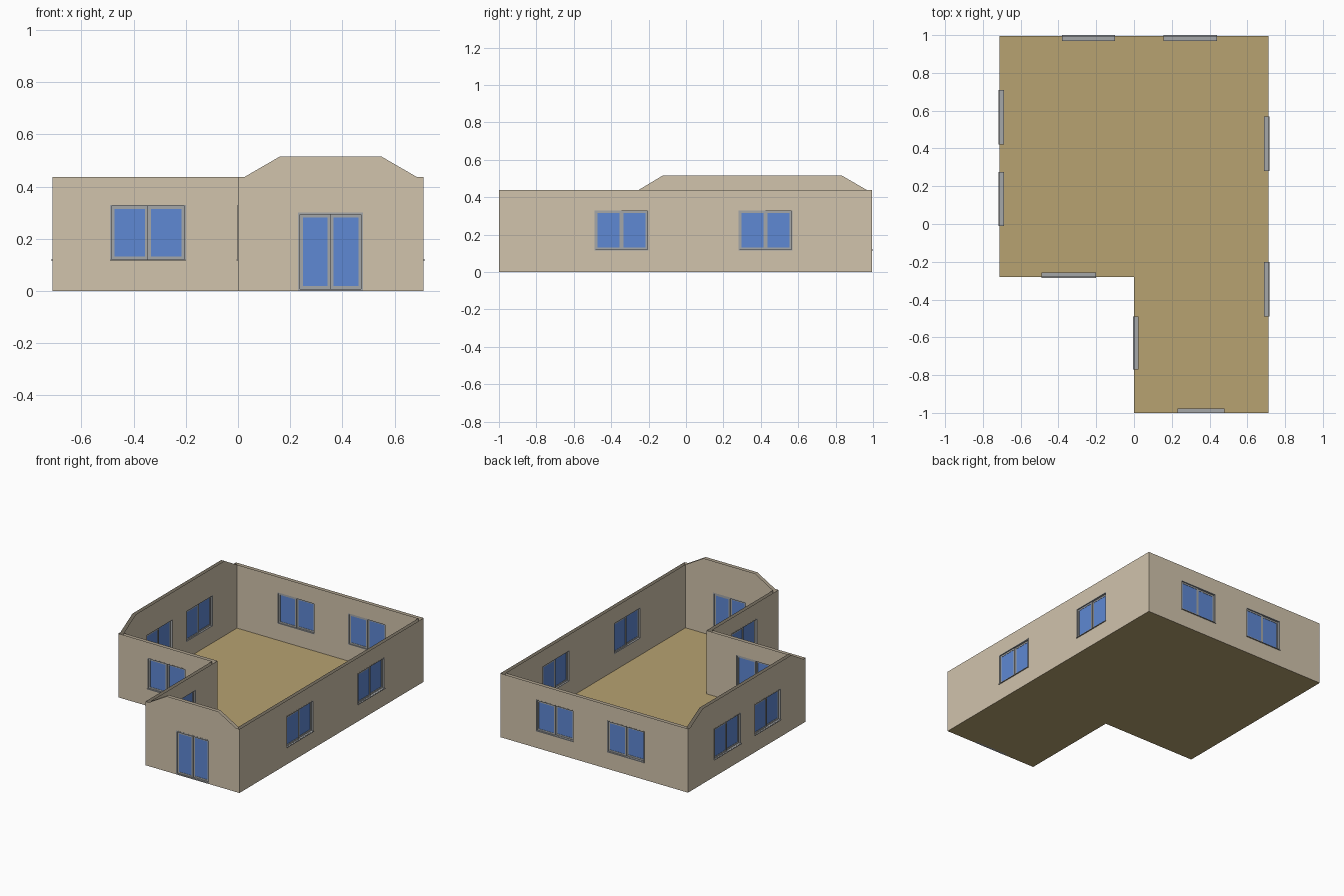
import bpy, bmesh
from mathutils import Vector

if "Cube" in bpy.data.objects:
    bpy.data.objects.remove(bpy.data.objects["Cube"])


def lin(c):
    c /= 255
    return c / 12.92 if c <= 0.04045 else ((c + 0.055) / 1.055) ** 2.4


def material(name, r, g, b):
    m = bpy.data.materials.new(name)
    m.diffuse_color = (lin(r), lin(g), lin(b), 1)
    m.use_nodes = True
    m.node_tree.nodes["Principled BSDF"].inputs["Base Color"].default_value = m.diffuse_color
    return m


BEIGE = material("wall_beige", 209, 195, 172)
TAN = material("floor_tan", 183, 162, 113)
GREY = material("frame_grey", 165, 167, 168)
BLUE = material("glass_blue", 94, 136, 211)

T = 0.024       # wall thickness
H = 0.437       # wall height
GABLE = 0.515   # raised wall height


def finish(bm, name, mat):
    me = bpy.data.meshes.new(name)
    bm.to_mesh(me)
    bm.free()
    me.materials.append(mat)
    bpy.context.collection.objects.link(bpy.data.objects.new(name, me))


class Frame:
    """Local frame of one wall: u along it, d outward, z up."""
    def __init__(self, a, b):
        self.a = Vector((a[0], a[1], 0))
        e = Vector((b[0], b[1], 0)) - self.a
        self.length = e.length
        self.u = e.normalized()
        self.n = Vector((self.u.y, -self.u.x, 0))

    def at(self, u, d, z):
        return self.a + self.u * u + self.n * d + Vector((0, 0, z))


def box(bm, f, u0, u1, d0, d1, z0, z1):
    v = [bm.verts.new(f.at(u, d, z)) for z in (z0, z1)
         for u, d in ((u0, d0), (u0, d1), (u1, d1), (u1, d0))]
    for q in ((3, 2, 1, 0), (4, 5, 6, 7), (0, 1, 5, 4), (1, 2, 6, 5), (2, 3, 7, 6), (3, 0, 4, 7)):
        bm.faces.new([v[i] for i in q])
    bmesh.ops.recalc_face_normals(bm, faces=bm.faces)


def ring(bm, f, u0, u1, d0, d1, z0, z1, w):
    # rectangular border of width w
    box(bm, f, u0, u0 + w, d0, d1, z0, z1)
    box(bm, f, u1 - w, u1, d0, d1, z0, z1)
    box(bm, f, u0 + w, u1 - w, d0, d1, z0, z0 + w)
    box(bm, f, u0 + w, u1 - w, d0, d1, z1 - w, z1)


def top_at(u, gable):
    if gable:
        a, b, c, d = gable
        if a < u < d:
            return H + (GABLE - H) * min(1, (u - a) / (b - a), (d - u) / (d - c))
    return H


def skin(name, f, d, u0, u1, gable, holes, outward):
    # wall face split in columns around the openings
    bm = bmesh.new()
    cuts = sorted({u0, u1, *(gable or ()), *(x for h in holes for x in h[:2])})
    for a, b in zip(cuts, cuts[1:]):
        ta, tb = top_at(a, gable), top_at(b, gable)
        hole = next((h for h in holes if h[0] < (a + b) / 2 < h[1]), None)
        spans = [(0, 0, ta, tb)]
        if hole:
            spans = [(hole[3], hole[3], ta, tb)]
            if hole[2] > 0:
                spans.append((0, 0, hole[2], hole[2]))
        for za, zb, ya, yb in spans:
            q = [f.at(a, d, za), f.at(b, d, zb), f.at(b, d, yb), f.at(a, d, ya)]
            bm.faces.new([bm.verts.new(p) for p in (q if outward else q[::-1])])
    bmesh.ops.remove_doubles(bm, verts=bm.verts, dist=1e-5)
    finish(bm, name, BEIGE)


def glazed_opening(name, f, h, edge, sash):
    # outer frame, two sliding sashes and their panes
    u0, u1, z0, z1 = h
    fr, gl = bmesh.new(), bmesh.new()
    ring(fr, f, u0, u1, -T, 0.001, z0, z1, edge)
    mid = (u0 + u1) / 2
    for a, b, d in ((u0 + edge, mid, -0.006), (mid, u1 - edge, -0.012)):
        ring(fr, f, a, b, d - 0.006, d, z0 + edge, z1 - edge, sash)
        box(gl, f, a + sash, b - sash, d - 0.004, d - 0.002,
            z0 + edge + sash, z1 - edge - sash)
    if z0 > 0:
        box(fr, f, u0, u1, 0.001, 0.006, z0, z0 + 0.004)   # sill
    finish(fr, name + "_frame", GREY)
    finish(gl, name + "_glass", BLUE)


X, Y = 0.711, 0.994
corners = [(0, -1), (X, -1), (X, Y), (-X, Y), (-X, -0.28), (0, -0.28)]
Z = (0.116, 0.33)

# wall name, gable break points, opening spans
walls = [
    ("front_wall", (0.025, 0.16, 0.55, 0.685), [(0.23, 0.48)]),
    ("right_wall", None, [(0.51, 0.80), (1.28, 1.57)]),
    ("back_wall", None, [(0.271, 0.556), (0.811, 1.091)]),
    ("left_wall", (0.025, 0.16, 1.12, 1.25), [(0.284, 0.574), (0.719, 1.004)]),
    ("recess_front_wall", None, [(0.221, 0.511)]),
    ("recess_side_wall", None, [(0.21, 0.49)]),
]
for i, (name, gable, spans) in enumerate(walls):
    f = Frame(corners[i], corners[(i + 1) % 6])
    door = i == 0
    holes = [(a, b, 0, 0.30) if door else (a, b, *Z) for a, b in spans]
    start = -T if i == 5 else T
    end = f.length + T if i == 4 else f.length - T
    skin(name + "_outer", f, 0, 0, f.length, gable, holes, True)
    skin(name + "_inner", f, -T, start, end, gable, holes, False)
    for k, h in enumerate(holes):
        if door:
            glazed_opening("front_door", f, h, 0.008, 0.011)
        else:
            glazed_opening(f"{name}_window_{k + 1}", f, h, 0.005, 0.011)

# L-shaped floor, also seen between the two wall skins
bm = bmesh.new()
for z, flip in ((0.0, True), (0.003, False)):
    vs = [bm.verts.new((x, y, z)) for x, y in corners]
    bm.faces.new(vs[::-1] if flip else vs)
finish(bm, "floor", TAN)
